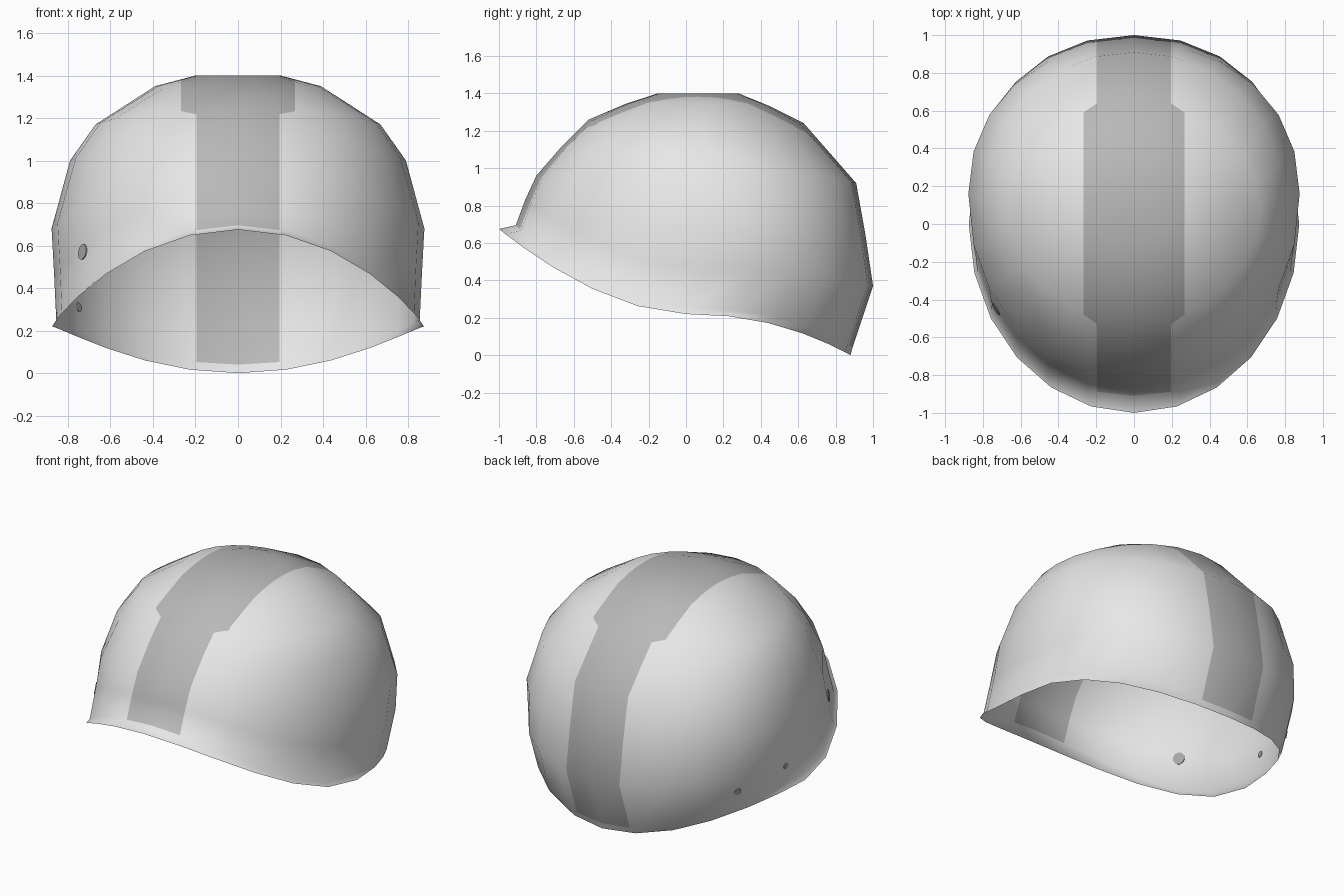
import bpy, bmesh, math
from mathutils import Vector
from mathutils.bvhtree import BVHTree
from mathutils.interpolate import poly_3d_calc

if "Cube" in bpy.data.objects:
    bpy.data.objects.remove(bpy.data.objects["Cube"])

SEG = 24


def material(name, v):
    m = bpy.data.materials.new(name)
    m.diffuse_color = (v, v, v, 1)
    m.use_nodes = True
    m.node_tree.nodes["Principled BSDF"].inputs["Base Color"].default_value = m.diffuse_color
    return m


white = material("light grey", 0.80)
grey = material("stripe grey", 0.48)
dark = material("dot grey", 0.40)


def ring(yf, yb, yc, w, zf, zs, zb, square=1.0, p_front=1.75):
    """Egg-shaped loop given by its front, side and back points."""
    pts = []
    for k in range(SEG):
        a = 2 * math.pi * k / SEG
        s, c = math.sin(a), math.cos(a)
        reach, z_end, p = (yc - yf, zf, p_front) if c > 0 else (yb - yc, zb, 2.2)
        pts.append((math.copysign(abs(s) ** square, s) * w,
                    yc - math.copysign(abs(c) ** square, c) * reach,
                    zs + (z_end - zs) * abs(c) ** p))
    return pts


def loft(rings):
    bm = bmesh.new()
    rows = [[bm.verts.new(p) for p in r] for r in rings]
    for i, (lo, hi) in enumerate(zip(rows, rows[1:])):
        for k in range(SEG):
            n = (k + 1) % SEG
            f = bm.faces.new((lo[k], lo[n], hi[n], hi[k]))
            f.material_index = 2 if i == 0 else 0   # mark the rim row
    bm.faces.new(rows[-1])
    bm.normal_update()
    return bm


def cut(bm, co, normal, faces):
    geom = list({v for f in faces for v in f.verts})
    geom += list({e for f in faces for e in f.edges}) + list(faces)
    bmesh.ops.bisect_plane(bm, geom=geom, dist=1e-5, plane_co=co,
                           plane_no=Vector(normal).normalized())


# Rings from the flared edge to the crown
bm = loft([
    ring(-1.00, 0.88, 0.00, 0.875, 0.675, 0.22, 0.00),
    ring(-0.91, 0.89, 0.02, 0.855, 0.695, 0.25, 0.04, 0.90, 1.95),
    ring(-0.86, 1.00, 0.10, 0.865, 0.83, 0.46, 0.37, 0.93),
    ring(-0.80, 0.96, 0.16, 0.877, 0.96, 0.68, 0.64, 0.94),
    ring(-0.67, 0.91, 0.12, 0.79, 1.11, 1.00, 0.92, 0.96),
    ring(-0.52, 0.63, 0.07, 0.67, 1.26, 1.17, 1.24),
    ring(-0.32, 0.44, 0.07, 0.39, 1.345, 1.35, 1.335),
    ring(-0.15, 0.28, 0.06, 0.20, 1.40, 1.40, 1.40),
])
tree = BVHTree.FromBMesh(bm)
bm.faces.ensure_lookup_table()
smooth_src = [([v.co.copy() for v in f.verts], [v.normal.copy() for v in f.verts])
              for f in bm.faces]

# Stripe, wider over the crown, with slanted steps at both ends
NARROW, WIDE = 0.195, 0.268
STEPS = [(-0.48, -0.53), (0.59, 0.64)]      # y at the wide and narrow edges
for x in (-WIDE, -NARROW, NARROW, WIDE):
    cut(bm, (x, 0, 0), (1, 0, 0), bm.faces[:])
for side in (-1, 1):
    for y_wide, y_narrow in STEPS:
        strip = [f for f in bm.faces
                 if NARROW < side * f.calc_center_median().x < WIDE]
        cut(bm, (side * WIDE, y_wide, 0),
            (side * (y_narrow - y_wide), WIDE - NARROW, 0), strip)
for f in bm.faces:
    c = f.calc_center_median()
    t = (WIDE - abs(c.x)) / (WIDE - NARROW)
    lo, hi = (a + (b - a) * t for a, b in STEPS)
    striped = abs(c.x) < NARROW or (abs(c.x) < WIDE and lo < c.y < hi)
    f.material_index = 1 if striped and f.material_index != 2 else 0
    f.smooth = True

# Helmet dome with flared rim, keeping the shading of the uncut surface
me = bpy.data.meshes.new("dome")
bm.to_mesh(me)
me.materials.append(white)
me.materials.append(grey)
normals = []
for v in me.vertices:
    co, _, i, _ = tree.find_nearest(v.co)
    pts, nrm = smooth_src[i]
    n = Vector()
    for w, k in zip(poly_3d_calc(pts, co), nrm):
        n += w * k
    normals.append(n.normalized())
me.normals_split_custom_set_from_vertices(normals)
bpy.context.collection.objects.link(bpy.data.objects.new("dome", me))

# Three small dots on the left side, showing inside and outside
for i, (target, r) in enumerate([((-0.745, -0.46, 0.57), 0.037),
                                 ((-0.86, 0.17, 0.37), 0.02),
                                 ((-0.75, 0.53, 0.31), 0.022)]):
    start = Vector((0, 0.05, target[2]))
    hit, n, _, _ = tree.ray_cast(start, (Vector(target) - start).normalized())
    if hit is None:
        continue
    bpy.ops.mesh.primitive_cylinder_add(
        vertices=16, radius=r, depth=0.009, location=hit,
        rotation=n.to_track_quat('Z', 'Y').to_euler())
    dot = bpy.context.object
    dot.name = "side_dot_%d" % (i + 1)
    dot.data.materials.append(dark)
